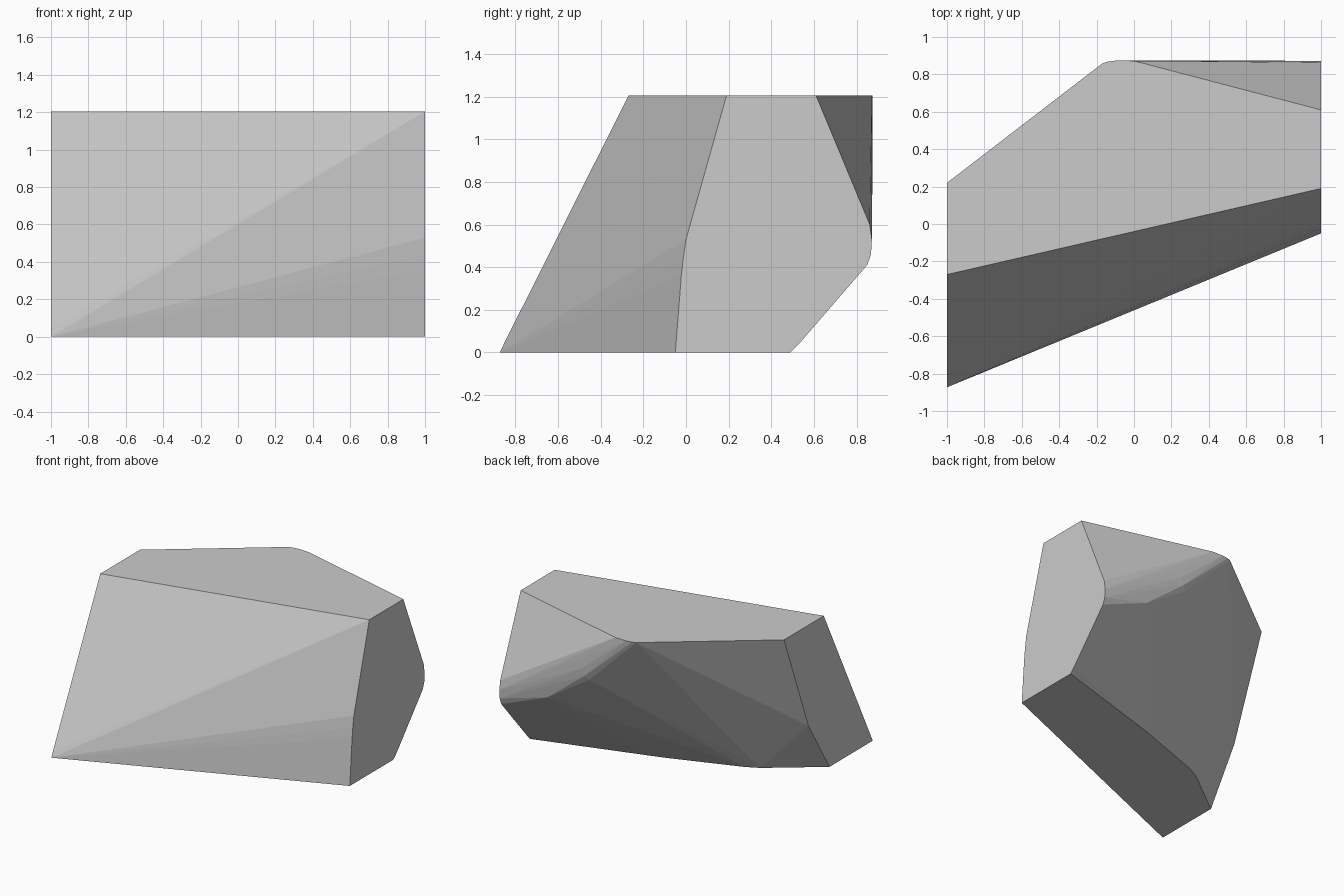
import bpy, bmesh

if "Cube" in bpy.data.objects:
    bpy.data.objects.remove(bpy.data.objects["Cube"])

TOP = 1.205

# right end outline (y, z) at x = 1
right_end = [(-0.05, 0), (-0.022, 0.36), (-0.013, 0.44), (0.0, 0.53), (0.19, TOP), (0.61, TOP),
             (0.862, 0.6), (0.872, 0.53), (0.868, 0.46), (0.85, 0.41), (0.53, 0.04), (0.49, 0)]
# left end outline (y, z) at x = -1
left_end = [(-0.873, 0), (-0.852, 0.045), (-0.27, TOP), (0.22, TOP),
            (-0.04, 0.53), (-0.08, 0.42), (-0.34, 0)]
# back edge of the flat top (x, y)
top_back = [(-0.17, 0.858), (-0.14, 0.868), (-0.09, 0.875), (0.0, 0.872)]
# back edge of the flat underside (x, y)
base_back = [(-0.61, -0.045), (-0.51, 0.005), (0.05, 0.205)]
# rounded shoulder running down the back (x, y, z)
shoulder = [(0.24, 0.845, 0.8), (0.27, 0.868, 0.83), (0.3, 0.875, 0.88),
            (0.6, 0.852, 0.57), (0.65, 0.872, 0.67)]

points = [(1, y, z) for y, z in right_end] + [(-1, y, z) for y, z in left_end]
points += [(x, y, TOP) for x, y in top_back] + [(x, y, 0) for x, y in base_back]
points += shoulder

# faceted boulder: convex skin around the outlines
bm = bmesh.new()
for p in points:
    bm.verts.new(p)
bmesh.ops.convex_hull(bm, input=bm.verts[:])
loose = [v for v in bm.verts if not v.link_faces]
bmesh.ops.delete(bm, geom=loose, context='VERTS')
bmesh.ops.dissolve_limit(bm, angle_limit=0.005, verts=bm.verts[:], edges=bm.edges[:])
bmesh.ops.recalc_face_normals(bm, faces=bm.faces[:])

mesh = bpy.data.meshes.new("faceted_block")
bm.to_mesh(mesh)
bm.free()
bpy.context.collection.objects.link(bpy.data.objects.new("faceted_block", mesh))
